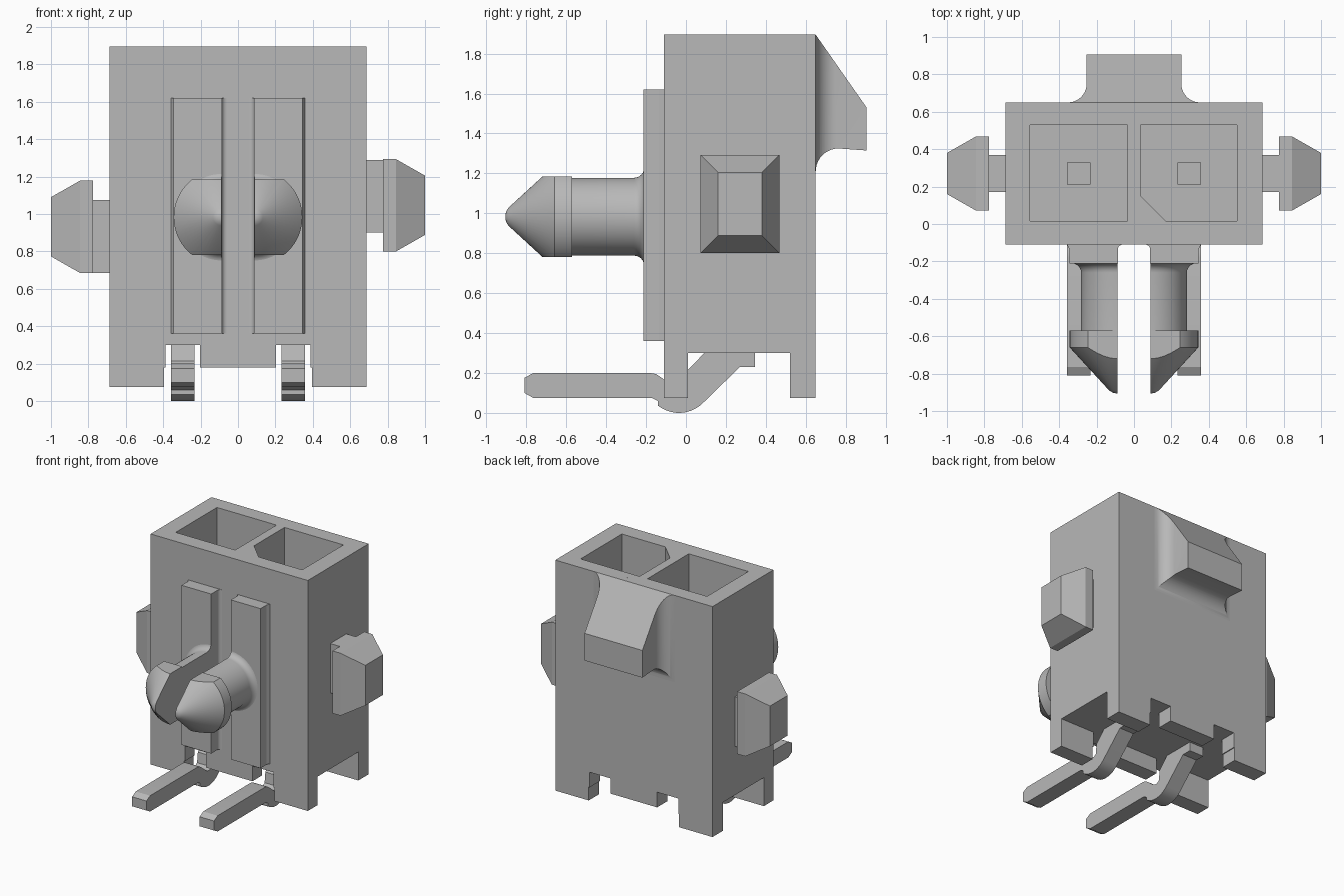
import bpy, bmesh
from math import sin, cos, pi, radians

if "Cube" in bpy.data.objects:
    bpy.data.objects.remove(bpy.data.objects["Cube"], do_unlink=True)

GREY = (0.48, 0.48, 0.48, 1)
mat = bpy.data.materials.new("grey plastic")
mat.use_nodes = True
mat.diffuse_color = GREY
mat.node_tree.nodes["Principled BSDF"].inputs["Base Color"].default_value = GREY


def finish(name, bm):
    bmesh.ops.recalc_face_normals(bm, faces=bm.faces)
    mesh = bpy.data.meshes.new(name)
    bm.to_mesh(mesh)
    bm.free()
    mesh.materials.append(mat)
    obj = bpy.data.objects.new(name, mesh)
    bpy.context.collection.objects.link(obj)
    return obj


def loft(name, rings):
    """Skin a list of closed rings and cap both ends."""
    bm = bmesh.new()
    rows = [[bm.verts.new(p) for p in ring] for ring in rings]
    n = len(rows[0])
    for a, b in zip(rows, rows[1:]):
        for i in range(n):
            j = (i + 1) % n
            bm.faces.new((a[i], a[j], b[j], b[i]))
    bm.faces.new(rows[0])
    bm.faces.new(rows[-1])
    return finish(name, bm)


def prism(name, pts, axis, lo, hi):
    """Extrude an (x, y) outline along z, or a (y, z) outline along x."""
    place = (lambda p, d: (d, *p)) if axis == "x" else (lambda p, d: (*p, d))
    return loft(name, [[place(p, d) for p in pts] for d in (lo, hi)])


def rect(x0, x1, y0, y1):
    return [(x0, y0), (x1, y0), (x1, y1), (x0, y1)]


def box(name, x, y, z):
    return prism(name, rect(*x, *y), "z", *z)


def arc(cx, cy, r, start, end, n=10):
    angles = [radians(start + (end - start) * i / n) for i in range(n + 1)]
    return [(cx + r * cos(a), cy + r * sin(a)) for a in angles]


def combine(obj, operation, tool):
    mod = obj.modifiers.new("bool", "BOOLEAN")
    mod.operation, mod.object, mod.solver = operation, tool, "EXACT"
    bpy.context.view_layer.objects.active = obj
    bpy.ops.object.modifier_apply(modifier=mod.name)
    bpy.data.objects.remove(tool, do_unlink=True)


def smooth(obj):
    bpy.ops.object.select_all(action="DESELECT")
    obj.select_set(True)
    bpy.context.view_layer.objects.active = obj
    bpy.ops.object.shade_smooth_by_angle(angle=radians(25))


# Housing with two sockets, an open underside and slotted feet
housing = box("housing", (-.687, .687), (-.11, .65), (.075, 1.895))
keyed = [(.17, .015), (.55, .015), (.55, .53), (.035, .53), (.035, .15)]
FLOOR = .5
cutters = [
    box("plain_socket", (-.555, -.035), (.015, .53), (FLOOR, 2)),
    prism("keyed_socket", keyed, "z", FLOOR, 2),
    box("under_slot", (-1, 1), (.01, .52), (0, .3)),
    box("middle_gap", (-.395, .395), (-1, 1), (0, .18)),
    box("pin_gap_a", (-.388, -.203), (-1, 1), (-.1, .3)),
    box("pin_gap_b", (.203, .388), (-1, 1), (-.1, .3)),
]
for cutter in cutters:
    combine(housing, "DIFFERENCE", cutter)

# Back latch: filleted plan outline crossed with the ramp side profile
R = .1
plan = arc(.253 + R, .65 + R, R, -90, -180) + [(.253, 1)]
plan = [(.253 + R, .6)] + plan
plan += [(-x, y) for x, y in reversed(plan)]
latch = prism("back_latch", plan, "z", 1, 1.895)
ramp = [(.6, 1.895), (.65, 1.895), (.905, 1.53), (.905, 1.315)]
ramp += arc(.765, 1.21, .115, 90, 180) + [(.6, 1.21)]
combine(latch, "INTERSECT", prism("ramp", ramp, "x", -.6, .6))
smooth(latch)

AXIS_Z = .983


def split_peg(name, side, profile, half_height):
    """Half of a turned peg, flat on the slit side, trimmed in height."""
    n = 64
    rings = [[(side * .088 + r * cos(2 * pi * i / n), y,
               AXIS_Z + r * sin(2 * pi * i / n)) for i in range(n)]
             for r, y in profile]
    peg = loft(name, rings)
    xs = sorted((side * .088, side * .6))
    combine(peg, "INTERSECT", box("trim", xs, (-1, 0),
            (AXIS_Z - half_height, AXIS_Z + half_height)))
    smooth(peg)


shaft = [(.245, -.16), (.245, -.208)]
shaft += [(r, y) for y, r in arc(-.26, .245, .05, 0, -90, 6)] + [(.195, -.6)]
head = [(.256, -.57), (.256, -.66), (.045, -.89), (.025, -.902), (.01, -.905)]

# Everything that comes in a left and right copy
for side, label in ((-1, "right"), (1, "left")):
    # Front rib with small fillets where it meets the housing
    f = .025
    rib = [(.345 + f * .5, -.08), (.345 + f * .5, -.11)]
    rib += [(.345, -.11 - f), (.345, -.212), (.086, -.212)]
    rib += arc(.086 - f, -.11 - f, f, 0, 90, 5) + [(.086 - f, -.08)]
    smooth(prism(label + "_rib", [(side * x, y) for x, y in rib], "z", .36, 1.62))

    # Split mounting peg
    split_peg(label + "_peg_shaft", side, shaft, .3)
    split_peg(label + "_peg_head", side, head, .201)

    # Bent contact pin
    pin = [(-.81, .1), (-.765, .075), (-.17, .075)]
    pin += [(-.14, .06)] + arc(-.035, .17, .17, -128, -45, 10)
    pin += [(.27, .23), (.345, .23), (.345, .32), (.33, .32), (.33, 1.2),
            (.21, 1.2), (.21, .34), (.13, .34), (.01, .215)]
    pin += arc(-.035, .17, .05, -45, -125, 6)
    pin += [(-.12, .175), (-.15, .195), (-.18, .2), (-.765, .2), (-.81, .175)]
    xs = sorted((side * .232, side * .358))
    smooth(prism(label + "_contact_pin", pin, "x", *xs))

    # Side coupling stud: an offset neck and a tapered head
    base = .8 if side > 0 else .685
    neck = base + .1 if side > 0 else base
    box(label + "_stud_neck", sorted((side * .66, side * .79)),
        (.17, .37), (neck, neck + .39))
    loft(label + "_stud_head", [
        [(side * x, y, z) for y, z in
         rect(.072 + d, .468 - d, base + d, base + .493 - d)]
        for x, d in ((.775, 0), (.845, 0), (1, .088))])
